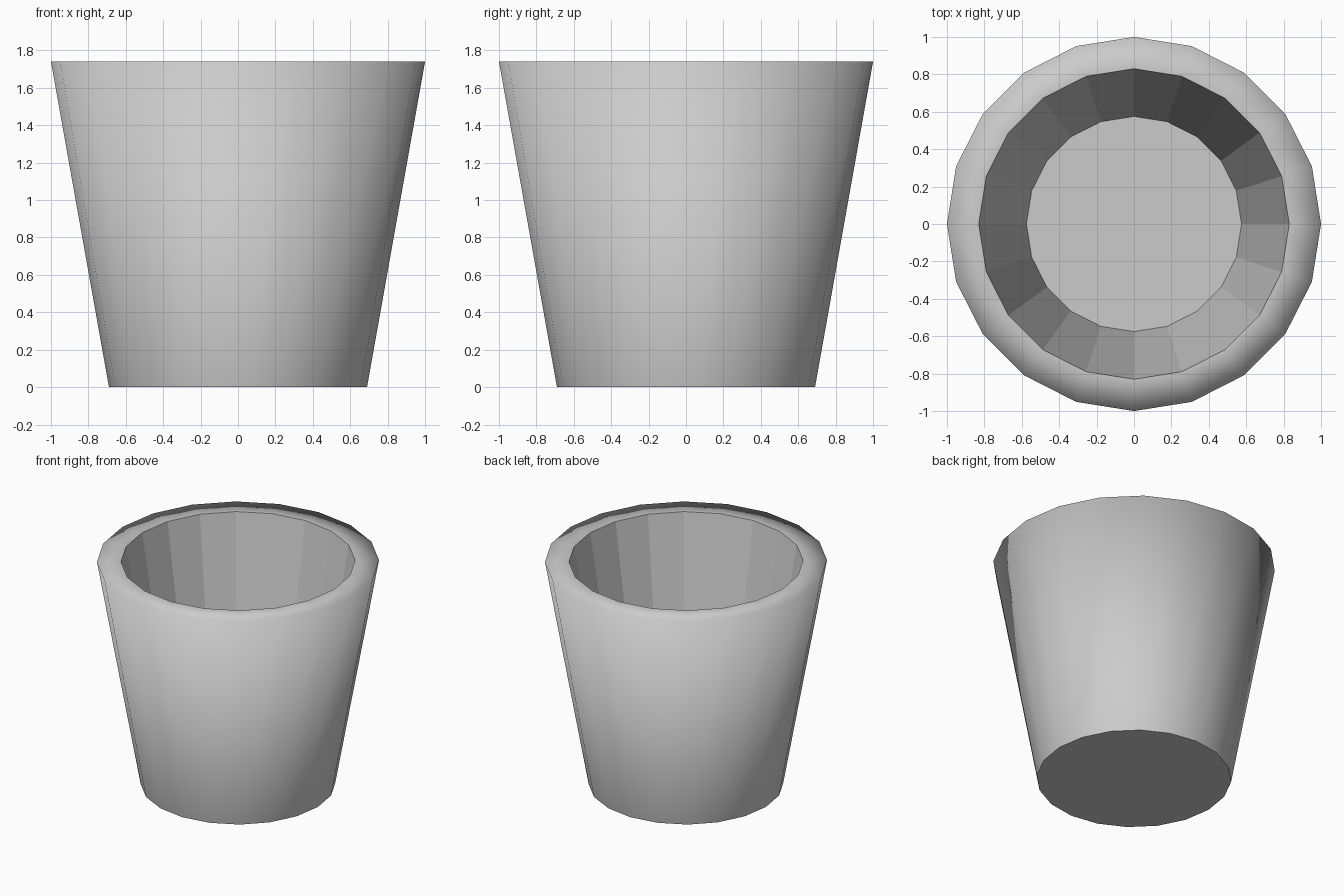
import bpy, bmesh
from math import cos, sin, tau

if "Cube" in bpy.data.objects:
    bpy.data.objects.remove(bpy.data.objects["Cube"])

SIDES = 20
# Profile as (radius, height): outer foot, outer rim, inner rim, inner floor
PROFILE = [(0.69, 0.0), (1.0, 1.74), (0.83, 1.74), (0.575, 0.25)]

bm = bmesh.new()
rings = [[bm.verts.new((r * cos(tau * i / SIDES), r * sin(tau * i / SIDES), z))
          for i in range(SIDES)] for r, z in PROFILE]

# Outer wall and rim are smooth, the inner wall is faceted
for k, smooth in enumerate((True, True, False)):
    low, high = rings[k], rings[k + 1]
    for i in range(SIDES):
        j = (i + 1) % SIDES
        face = bm.faces.new((low[i], low[j], high[j], high[i]))
        face.smooth = smooth

# Flat underside and inner floor
bm.faces.new(rings[0][::-1])
bm.faces.new(rings[3])

# Keep the inner rim and foot edges crisp
for ring in (rings[0], rings[2], rings[3]):
    for i in range(SIDES):
        bm.edges.get((ring[i], ring[(i + 1) % SIDES])).smooth = False

bmesh.ops.recalc_face_normals(bm, faces=bm.faces[:])
mesh = bpy.data.meshes.new("plant_pot")
bm.to_mesh(mesh)
bm.free()
pot = bpy.data.objects.new("plant_pot", mesh)
bpy.context.collection.objects.link(pot)
